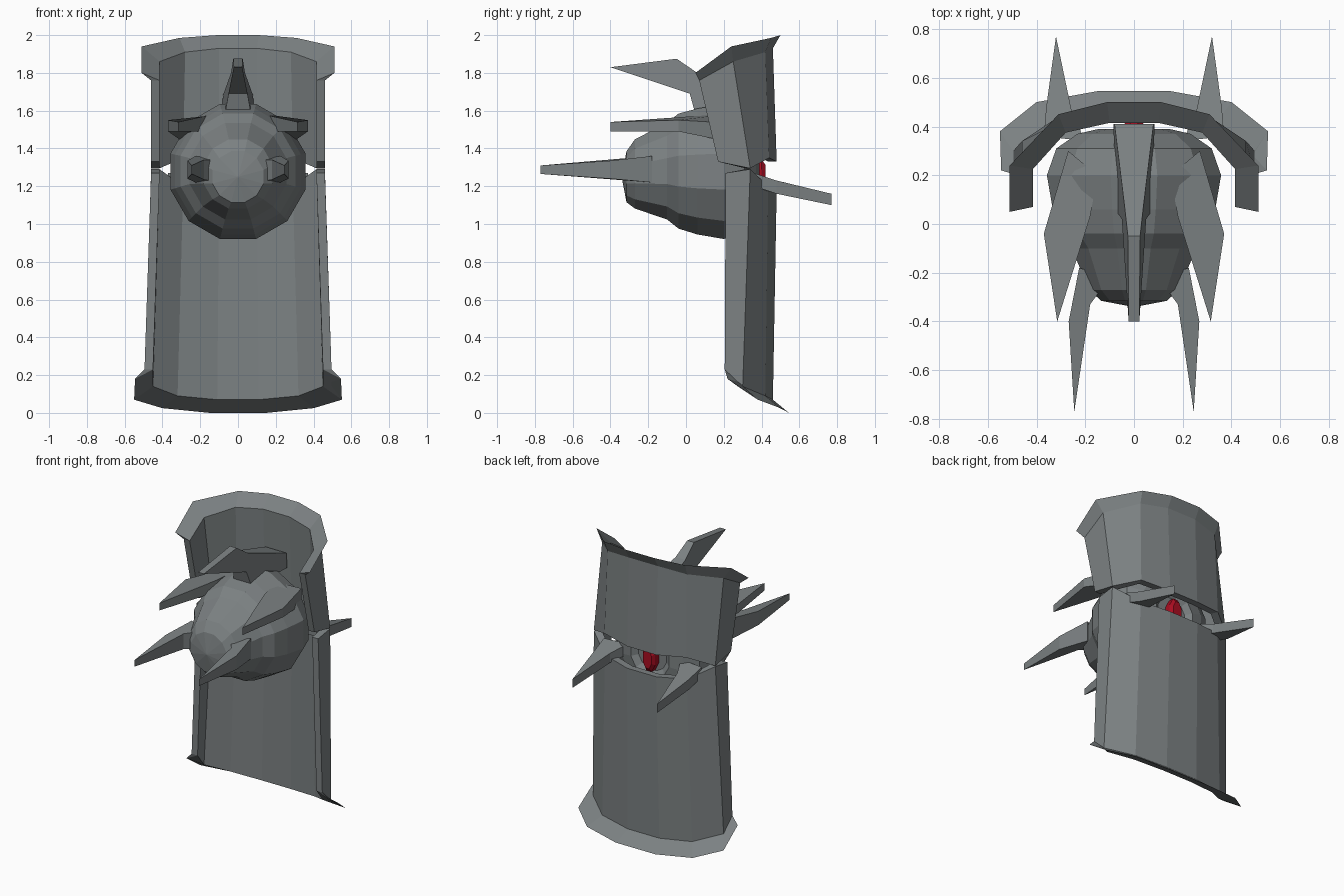
import bpy, bmesh, math

if "Cube" in bpy.data.objects:
    bpy.data.objects.remove(bpy.data.objects["Cube"])


def material(name, rgb):
    m = bpy.data.materials.new(name)
    m.diffuse_color = (*rgb, 1)
    m.use_nodes = True
    m.node_tree.nodes["Principled BSDF"].inputs["Base Color"].default_value = m.diffuse_color
    return m


GREY = material("iron grey", (0.20, 0.22, 0.225))
RED = material("eye red", (0.40, 0.004, 0.015))


def finish(name, verts, faces, mat=GREY):
    mesh = bpy.data.meshes.new(name)
    mesh.from_pydata(verts, [], faces)
    bm = bmesh.new()
    bm.from_mesh(mesh)
    bmesh.ops.recalc_face_normals(bm, faces=bm.faces)
    bm.to_mesh(mesh)
    bm.free()
    mesh.materials.append(mat)
    ob = bpy.data.objects.new(name, mesh)
    bpy.context.collection.objects.link(ob)
    return ob


def plate(name, lip, wall, rim):
    """Curved plate with a knife-edged lip; rows hold half sections, centre to front edge."""
    def inner(row):
        off = [(0.01, 0.045), (0.02, 0.045), (0.045, 0.025), (0.045, 0)]
        return [(x - a, y - b, z) for (x, y, z), (a, b) in zip(row, off)]

    def full(row):
        return row[::-1] + [(-x, y, z) for x, y, z in row]

    rows = [full(r) for r in (lip, wall, rim, inner(rim), inner(wall))]
    n, k = len(rows[0]), len(rows)
    faces = []
    for r in range(k):
        s = (r + 1) % k
        faces += [(r * n + i, r * n + i + 1, s * n + i + 1, s * n + i) for i in range(n - 1)]
    for i in (0, n - 1):   # end caps, split into lip and wall
        faces += [(i, n + i, 4 * n + i), (n + i, 2 * n + i, 3 * n + i, 4 * n + i)]
    return finish(name, [p for r in rows for p in r], faces)


def prism(name, low, high):
    """Solid between two matching outlines."""
    n = len(low)
    faces = [tuple(range(n)), tuple(range(n, 2 * n))]
    faces += [(i, (i + 1) % n, n + (i + 1) % n, n + i) for i in range(n)]
    return finish(name, low + high, faces)


def lathe(name, rings, sides, mat=GREY):
    """Rings of (y, radius, centre z) around the y direction."""
    verts, faces = [], []
    for y, r, zc in rings:
        for i in range(sides):
            a = 2 * math.pi * (i + 0.5) / sides
            verts.append((r * math.sin(a), y, zc + r * math.cos(a)))
    for k in range(len(rings) - 1):
        for i in range(sides):
            j = (i + 1) % sides
            faces.append((k * sides + i, k * sides + j, (k + 1) * sides + j, (k + 1) * sides + i))
    faces.append(tuple(range(sides)))
    faces.append(tuple(range((len(rings) - 1) * sides, len(rings) * sides)))
    return finish(name, verts, faces, mat)


# Curved plates
plate("lower_plate",
      [(.15, .545, 0), (.40, .50, .025), (.55, .38, .07), (.545, .22, .18)],
      [(.12, .46, .07), (.34, .42, .09), (.495, .30, .14), (.495, .205, .23)],
      [(.11, .48, 1.18), (.31, .435, 1.20), (.46, .34, 1.29), (.46, .21, 1.27)])
plate("upper_plate",
      [(.11, .50, 2.0), (.31, .45, 1.985), (.51, .24, 1.94), (.51, .05, 1.80)],
      [(.11, .46, 1.93), (.30, .42, 1.91), (.46, .25, 1.86), (.46, .07, 1.76)],
      [(.11, .48, 1.33), (.31, .44, 1.35), (.46, .34, 1.295), (.46, .17, 1.33)])

# Stepped round body with a blunt nose and an eye socket at the back
lathe("body", [(-.34, .005, 1.25), (-.315, .14, 1.25), (-.27, .19, 1.265), (-.10, .265, 1.28),
               (-.04, .315, 1.28), (.06, .345, 1.278), (.2, .37, 1.278), (.31, .33, 1.275),
               (.37, .24, 1.27), (.39, .15, 1.26), (.36, .11, 1.26)], 12)

# Red eye, a narrow upright bar in the socket
eye = lathe("eye", [(.35, .10, 1.25), (.40, .10, 1.25), (.42, .07, 1.25)], 8, RED)
for v in eye.data.vertices:
    v.co.x *= 0.5

# Paired spikes: plan outline with lower and upper heights
spikes = {
    "front_spike": [(.10, -.22, 1.22, 1.34), (.18, -.33, 1.235, 1.34), (.245, -.77, 1.265, 1.31),
                    (.268, -.40, 1.24, 1.335), (.225, -.18, 1.22, 1.36)],
    "brow_spike": [(.315, -.40, 1.49, 1.54), (.37, -.04, 1.49, 1.55), (.27, .30, 1.42, 1.53),
                   (.15, .20, 1.47, 1.58), (.18, .03, 1.49, 1.57)],
    "back_spike": [(.32, .77, 1.10, 1.16), (.36, .48, 1.16, 1.23), (.37, .36, 1.20, 1.27),
                   (.20, .34, 1.20, 1.27), (.255, .46, 1.17, 1.235)],
}
for name, pts in spikes.items():
    for side, s in (("right", 1), ("left", -1)):
        prism(f"{side}_{name}", [(s * x, y, a) for x, y, a, b in pts],
              [(s * x, y, b) for x, y, a, b in pts])

# Crest spike: side outline with half widths
crest = [(-.40, 1.83, .022), (-.05, 1.875, .025), (.06, 1.80, .037), (.41, 1.68, .08),
         (.41, 1.58, .085), (.05, 1.58, .07), (.02, 1.69, .05)]
prism("crest_spike", [(-w, y, z) for y, z, w in crest], [(w, y, z) for y, z, w in crest])
